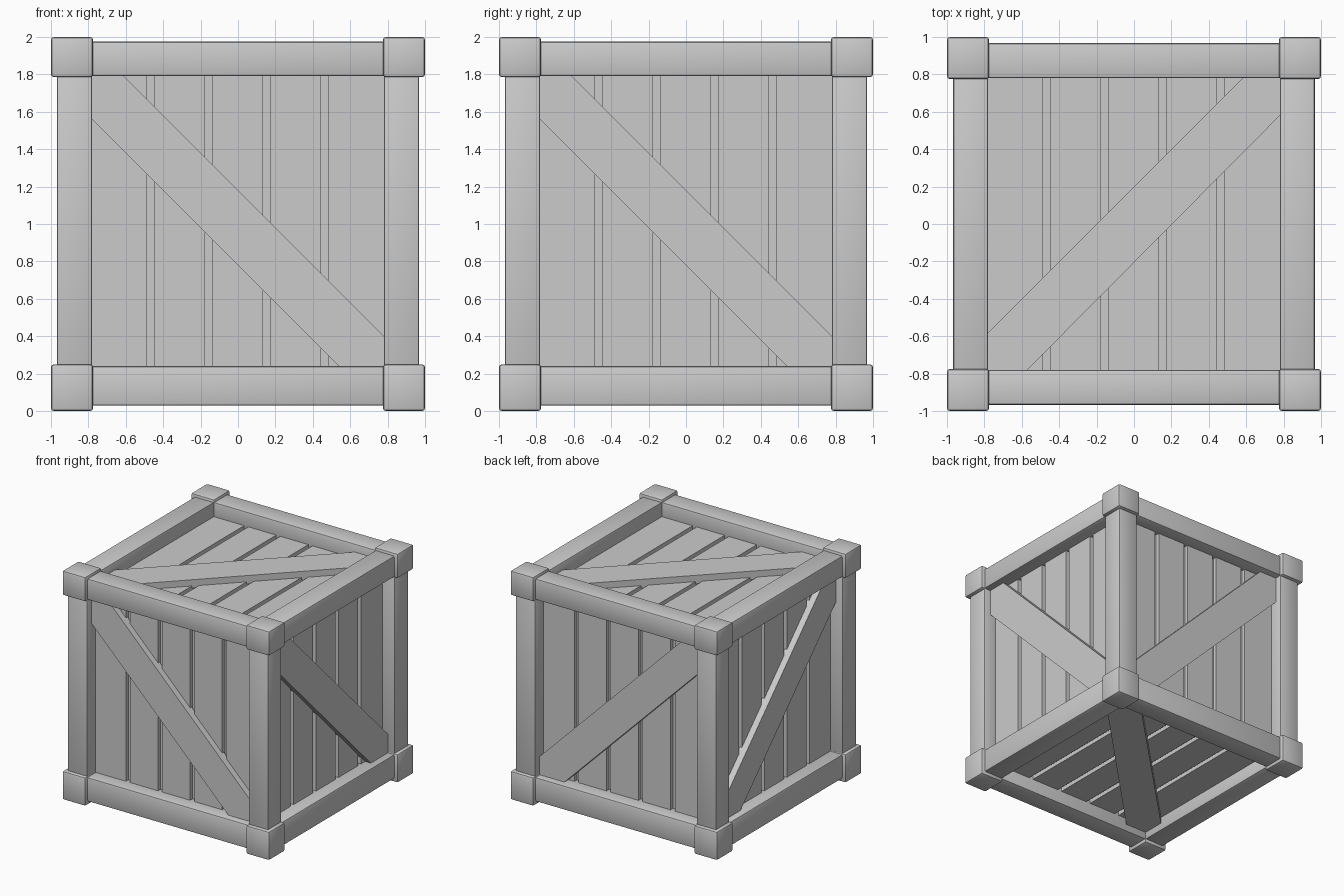
import bpy, bmesh
from mathutils import Vector

if "Cube" in bpy.data.objects:
    bpy.data.objects.remove(bpy.data.objects["Cube"])


def finish(bm, name, bevel=0.0):
    bmesh.ops.recalc_face_normals(bm, faces=bm.faces[:])
    if bevel:
        bmesh.ops.bevel(bm, geom=bm.edges[:], offset=bevel, segments=2,
                        profile=0.5, affect='EDGES')
    mesh = bpy.data.meshes.new(name)
    bm.to_mesh(mesh)
    bm.free()
    obj = bpy.data.objects.new(name, mesh)
    bpy.context.collection.objects.link(obj)
    if bevel:
        bpy.ops.object.select_all(action='DESELECT')
        bpy.context.view_layer.objects.active = obj
        obj.select_set(True)
        bpy.ops.object.shade_smooth_by_angle(angle=0.6)
    return obj


def box(name, a, b, bevel=0.0):
    a, b = Vector(a), Vector(b)
    bm = bmesh.new()
    bmesh.ops.create_cube(bm, size=1)
    for v in bm.verts:
        v.co = [(a[i] + b[i]) / 2 + v.co[i] * abs(b[i] - a[i]) for i in range(3)]
    return finish(bm, name, bevel)


def prism(name, outline, n0, n1, place):
    """Extrude a (u, v) outline from depth n0 to n1, mapped to a crate face."""
    bm = bmesh.new()
    low = [bm.verts.new(place(u, v, n0)) for u, v in outline]
    high = [bm.verts.new(place(u, v, n1)) for u, v in outline]
    bm.faces.new(low)
    bm.faces.new(high)
    k = len(outline)
    for i in range(k):
        j = (i + 1) % k
        bm.faces.new((low[i], low[j], high[j], high[i]))
    return finish(bm, name)


OUT, INN = 0.967, 0.78      # outer and inner limits of the frame
PLANK, BRACE = 0.85, 0.905  # outer surfaces of planks and braces
LEVELS = {"bottom": (0.03, 0.24, 0.0, 0.25), "top": (1.79, 1.975, 1.785, 2.0)}

# Corner posts and corner blocks
for sx, xn in ((-1, "left"), (1, "right")):
    for sy, yn in ((-1, "front"), (1, "back")):
        box(f"{yn}_{xn}_post", (sx * INN, sy * INN, 0.1),
            (sx * OUT, sy * OUT, 1.9), 0.008)
        for level, (_, _, z0, z1) in LEVELS.items():
            box(f"{level}_{yn}_{xn}_corner_block", (sx * 0.775, sy * 0.775, z0),
                (sx, sy, z1), 0.016)

# Horizontal rails
for level, (z0, z1, _, _) in LEVELS.items():
    for s, xn, yn in ((-1, "left", "front"), (1, "right", "back")):
        box(f"{level}_{yn}_rail", (-0.9, s * INN, z0), (0.9, s * OUT, z1), 0.012)
        box(f"{level}_{xn}_rail", (s * INN, -0.9, z0), (s * OUT, 0.9, z1), 0.012)

# Inner core forming the groove floors
box("inner_core", (-0.815, -0.815, 0.185), (0.815, 0.815, 1.815))

# Planked panel and diagonal brace on every face
side_brace = [(-0.78, 0.79), (-0.61, 0.79), (0.78, -0.6),
              (0.78, -0.76), (0.54, -0.76), (-0.78, 0.56)]
top_brace = [(-0.78, -0.78), (-0.57, -0.78), (0.78, 0.58),
             (0.78, 0.78), (0.58, 0.78), (-0.78, -0.58)]
faces = {
    "front": (lambda u, v, n: (u, -n, 1 + v), side_brace),
    "back": (lambda u, v, n: (u, n, 1 + v), side_brace),
    "left": (lambda u, v, n: (-n, u, 1 + v), side_brace),
    "right": (lambda u, v, n: (n, u, 1 + v), side_brace),
    "top": (lambda u, v, n: (u, v, 1 + n), top_brace),
    "bottom": (lambda u, v, n: (u, v, 1 - n), top_brace),
}
spans = [(-0.82, -0.487), (-0.447, -0.177), (-0.137, 0.133),
         (0.173, 0.443), (0.483, 0.82)]
for name, (place, brace) in faces.items():
    for i, (a, b) in enumerate(spans):
        prism(f"{name}_plank_{i + 1}",
              [(a, -0.82), (b, -0.82), (b, 0.82), (a, 0.82)], 0.8, PLANK, place)
    prism(f"{name}_brace", brace, 0.83, BRACE, place)
